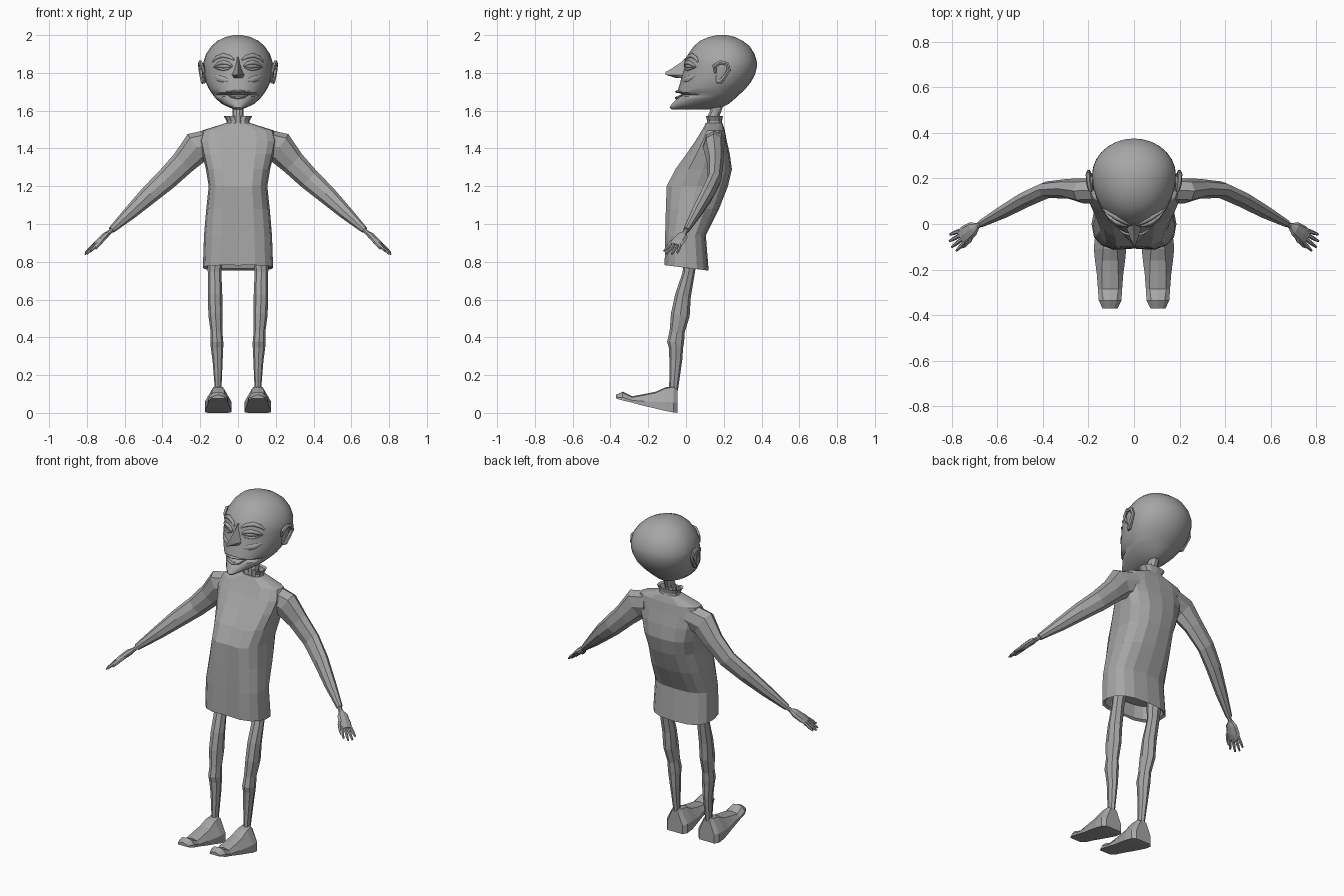
import bpy, bmesh, math
from mathutils import Vector

grey = bpy.data.materials.new("clay_grey")
grey.diffuse_color = (0.38, 0.38, 0.38, 1)


def loft(name, rings, caps=(True, True), smooth=False, mirror=False):
    """Skin a list of equally long closed rings of points."""
    bm = bmesh.new()
    rows = [[bm.verts.new(p) for p in r] for r in rings]
    n = len(rows[0])
    for a, b in zip(rows, rows[1:]):
        for i in range(n):
            bm.faces.new((a[i], a[(i + 1) % n], b[(i + 1) % n], b[i]))
    if caps[0]:
        bm.faces.new(rows[0])
    if caps[1]:
        bm.faces.new(rows[-1])
    bmesh.ops.recalc_face_normals(bm, faces=bm.faces)
    me = bpy.data.meshes.new(name)
    bm.to_mesh(me)
    bm.free()
    me.materials.append(grey)
    ob = bpy.data.objects.new(name, me)
    bpy.context.collection.objects.link(ob)
    if mirror:
        ob.modifiers.new("mirror", 'MIRROR')
    if smooth:
        bpy.ops.object.select_all(action='DESELECT')
        ob.select_set(True)
        bpy.context.view_layer.objects.active = ob
        bpy.ops.object.shade_smooth_by_angle(angle=math.radians(50))
    return ob


def tube(name, stations, side, n=8, **kw):
    """Stations are (x, y, z, radius along side, radius across)."""
    pts = [Vector(s[:3]) for s in stations]
    rings = []
    for i, s in enumerate(stations):
        t = (pts[min(i + 1, len(pts) - 1)] - pts[max(i - 1, 0)]).normalized()
        u = Vector(side)
        u = (u - t * u.dot(t)).normalized()
        v = t.cross(u)
        rings.append([pts[i] + u * s[3] * math.cos(a) + v * s[4] * math.sin(a)
                      for a in (2 * math.pi * k / n for k in range(n))])
    return loft(name, rings, **kw)


def spow(v, e):
    return math.copysign(abs(v) ** e, v)


# Head: egg-shaped rings (z, front y, back y, half width)
HEAD = [(1.607, -.075, .13, .022), (1.618, -.088, .19, .048), (1.635, -.075, .225, .085),
        (1.66, -.052, .255, .113), (1.674, -.042, .27, .126), (1.684, -.012, .28, .133),
        (1.696, -.046, .295, .142), (1.72, -.04, .318, .157), (1.75, -.03, .343, .17),
        (1.79, -.022, .365, .18), (1.83, -.008, .375, .184), (1.86, -.008, .375, .182),
        (1.90, .012, .363, .169), (1.94, .04, .338, .142), (1.97, .075, .30, .108),
        (1.99, .12, .26, .066), (2.0, .165, .215, .02)]


def head_ring(z, yf, yb, w, n=28):
    yc = yf + (yb - yf) * .58
    ring = []
    for k in range(n):
        a = 2 * math.pi * k / n
        c = math.cos(a)
        ring.append((w * math.sin(a), yc - c * ((yc - yf) if c > 0 else (yb - yc)), z))
    return ring


def face_y(x, z):
    """Front surface of the head at x and z."""
    for a, b in zip(HEAD, HEAD[1:]):
        if a[0] <= z <= b[0]:
            f = (z - a[0]) / (b[0] - a[0])
            yf, yb, w = (a[i] + (b[i] - a[i]) * f for i in (1, 2, 3))
            yc = yf + (yb - yf) * .58
            return yc - (yc - yf) * math.sqrt(max(0, 1 - (x / w) ** 2))
    return 0


def face_tube(name, path, r, out=0.0, flat=1.0, mirror=True):
    """Tapered ridge lying on the face along (x, z) points."""
    m = len(path) - 1
    st = []
    for i, (x, z) in enumerate(path):
        rr = r * (.3 + .7 * math.sin(math.pi * i / m))
        st.append((x, face_y(x, z) - out, z, rr, rr * flat))
    tube(name, st, (0, -1, 0), 8, smooth=True, mirror=mirror)


loft("head", [head_ring(*h) for h in HEAD], smooth=True)

# Nose: wedge sections running from the bridge to the tip and back under
loft("nose", [[(-w, back, z), (-w * .45, (front + back) / 2 - .006, z), (0, front, z),
               (w * .45, (front + back) / 2 - .006, z), (w, back, z)]
              for z, front, back, w in ((1.885, .004, .02, .012), (1.855, -.028, .02, .016),
                                        (1.825, -.072, .01, .021), (1.803, -.11, 0, .03),
                                        (1.79, -.108, -.005, .037), (1.772, -.05, -.01, .03))],
     smooth=True)

# Brows, eyelids and lips
face_tube("brow", [(.02, 1.868), (.045, 1.884), (.08, 1.892), (.112, 1.88), (.135, 1.858)], .013)
face_tube("upper_eyelid", [(.03, 1.835), (.05, 1.85), (.078, 1.856), (.105, 1.848), (.128, 1.832)],
          .012, .003)
face_tube("lower_eyelid", [(.03, 1.833), (.052, 1.822), (.078, 1.818), (.104, 1.822), (.128, 1.83)],
          .007, .002)
face_tube("eyeball", [(.035, 1.835), (.055, 1.836), (.078, 1.837), (.1, 1.836), (.122, 1.833)],
          .009, 0, 1.5)
face_tube("cheek", [(.05, 1.76), (.075, 1.765), (.1, 1.772), (.125, 1.785)], .009, -.003, 2)
face_tube("upper_lip", [(-.07, 1.7), (-.04, 1.7), (-.014, 1.703), (0, 1.7), (.014, 1.703),
                        (.04, 1.7), (.07, 1.7)], .009, .003, .8, False)
face_tube("lower_lip", [(-.06, 1.69), (-.035, 1.673), (0, 1.667), (.035, 1.673), (.06, 1.69)],
          .009, .003, .8, False)

# Ears: hooked rim with a thin inner shell
tube("ear_rim", [(.18, .155, 1.80, .008, .008), (.19, .15, 1.835, .012, .012),
                 (.199, .18, 1.856, .011, .012), (.202, .218, 1.848, .01, .012),
                 (.199, .228, 1.815, .01, .011), (.192, .205, 1.78, .011, .011),
                 (.185, .182, 1.752, .012, .013), (.178, .163, 1.752, .008, .009)],
     (1, 0, 0), 6, smooth=True, mirror=True)
tube("ear_shell", [(.176, .17, 1.75, .006, .012), (.182, .185, 1.79, .008, .027),
                   (.186, .19, 1.83, .008, .033), (.186, .19, 1.853, .005, .02)],
     (1, 0, 0), 8, mirror=True)

# Neck
tube("neck", [(0, .145, 1.50, .035, .035), (0, .145, 1.57, .03, .032),
              (0, .158, 1.60, .028, .03), (0, .165, 1.66, .035, .045)], (1, 0, 0), 10)


# Shirt: boxy rings with a crease down the front; hem sags at the back
def shirt_ring(z, yf, yb, w, notch=0.0, sag=0.0, n=16):
    yc, d = (yf + yb) / 2, (yb - yf) / 2
    ring = []
    for k in range(n):
        a = 2 * math.pi * k / n
        x, y = w * spow(math.sin(a), .75), yc - d * spow(math.cos(a), .75)
        if k == 0:
            y += notch
        ring.append((x, y, z - sag * (y - yf) / (yb - yf)))
    return ring


SHIRT = [(.86, -.09, .08, .155, 0, 0), (.79, -.105, .105, .172, 0, .025),
         (.783, -.12, .12, .186, .012, .03), (.94, -.117, .105, .18, .012, 0),
         (1.08, -.115, .175, .168, .014, 0), (1.2, -.112, .222, .155, .016, 0),
         (1.29, -.065, .243, .17, .018, 0), (1.37, -.005, .232, .19, .014, 0),
         (1.44, .045, .216, .205, .01, 0), (1.495, .08, .206, .19, .006, 0),
         (1.52, .095, .198, .11, .004, 0), (1.535, .105, .192, .065, 0, 0)]
loft("shirt", [shirt_ring(*s) for s in SHIRT])

# Collar: flared band with an open top and a notch in front
collar = [shirt_ring(z, yf, yb, w, nt, 0, 12) for z, yf, yb, w, nt in
          ((1.515, .105, .195, .062, .01), (1.545, .108, .19, .06, .015),
           (1.572, .1, .196, .076, .03), (1.565, .112, .185, .063, .02),
           (1.53, .115, .18, .05, 0))]
loft("collar", collar, caps=(False, True))

# Sleeves
tube("arm", [(.13, .15, 1.43, .06, .075), (.22, .145, 1.405, .055, .085),
             (.29, .155, 1.325, .043, .066), (.38, .15, 1.235, .037, .058),
             (.47, .11, 1.155, .036, .05), (.57, .055, 1.06, .03, .036),
             (.67, .002, .968, .017, .018)], (0, 1, 0), 8, mirror=True)

# Hands: wrist and flat palm, then fingers fanned by a loop
tube("palm", [(.66, .006, .975, .011, .011), (.686, -.008, .952, .013, .012),
              (.705, -.02, .937, .032, .018), (.735, -.042, .908, .038, .017),
              (.758, -.058, .887, .034, .012)], (.35, .9, -.1), 8, mirror=True)
along = Vector((.64, -.42, -.64)).normalized()
across = Vector((.35, .9, -.1))
across = (across - along * across.dot(along)).normalized()
for i, length in enumerate((.068, .083, .08, .062)):
    off = (i - 1.5) * .018
    p0 = Vector((.752, -.054, .893)) + across * off
    d = (along + across * (i - 1.5) * .12).normalized()
    p1, p2 = p0 + d * length * .55, p0 + d * length
    tube("finger_%d" % (i + 1), [(*p0, .0095, .0095), (*p1, .009, .009), (*p2, .005, .005)],
         across, 6, mirror=True)
tube("thumb", [(.705, -.04, .93, .01, .011), (.722, -.073, .908, .011, .011),
               (.742, -.094, .885, .009, .009), (.755, -.102, .868, .005, .005)],
     (0, 1, 0), 6, mirror=True)

# Legs
tube("leg", [(.12, .025, .84, .042, .04), (.124, .014, .74, .036, .032),
             (.121, -.016, .62, .038, .042), (.12, -.03, .52, .037, .05),
             (.114, -.047, .43, .031, .04), (.112, -.055, .375, .034, .045),
             (.111, -.053, .345, .033, .038), (.108, -.054, .28, .027, .034),
             (.105, -.066, .12, .017, .023)], (1, 0, 0), 8, mirror=True)

# Shoes: sections (y, sole z, top z, sole half width, top half width)
SHOE = [(-.045, .008, .128, .05, .02), (-.066, .01, .142, .068, .026),
        (-.11, .017, .135, .071, .03), (-.16, .028, .112, .066, .034),
        (-.22, .04, .1, .058, .036), (-.285, .054, .088, .053, .036),
        (-.335, .066, .112, .05, .03), (-.37, .076, .096, .033, .018)]
loft("shoe", [[(.105 + s * f, y, z) for s, f, z in
               ((-wb, 1, zb), (wb, 1, zb), (wb, 1, zb + (zt - zb) * .35),
                (wt, 1, zt - .006), (0, 1, zt), (-wt, 1, zt - .006),
                (-wb, 1, zb + (zt - zb) * .35))]
              for y, zb, zt, wb, wt in SHOE], mirror=True)

# Rest the soles on the floor
for ob in bpy.data.objects:
    if ob.name.startswith("shoe"):
        for v in ob.data.vertices:
            v.co.z -= .008 * max(0, (v.co.y + .37) / .325) if v.co.z < .05 else 0
